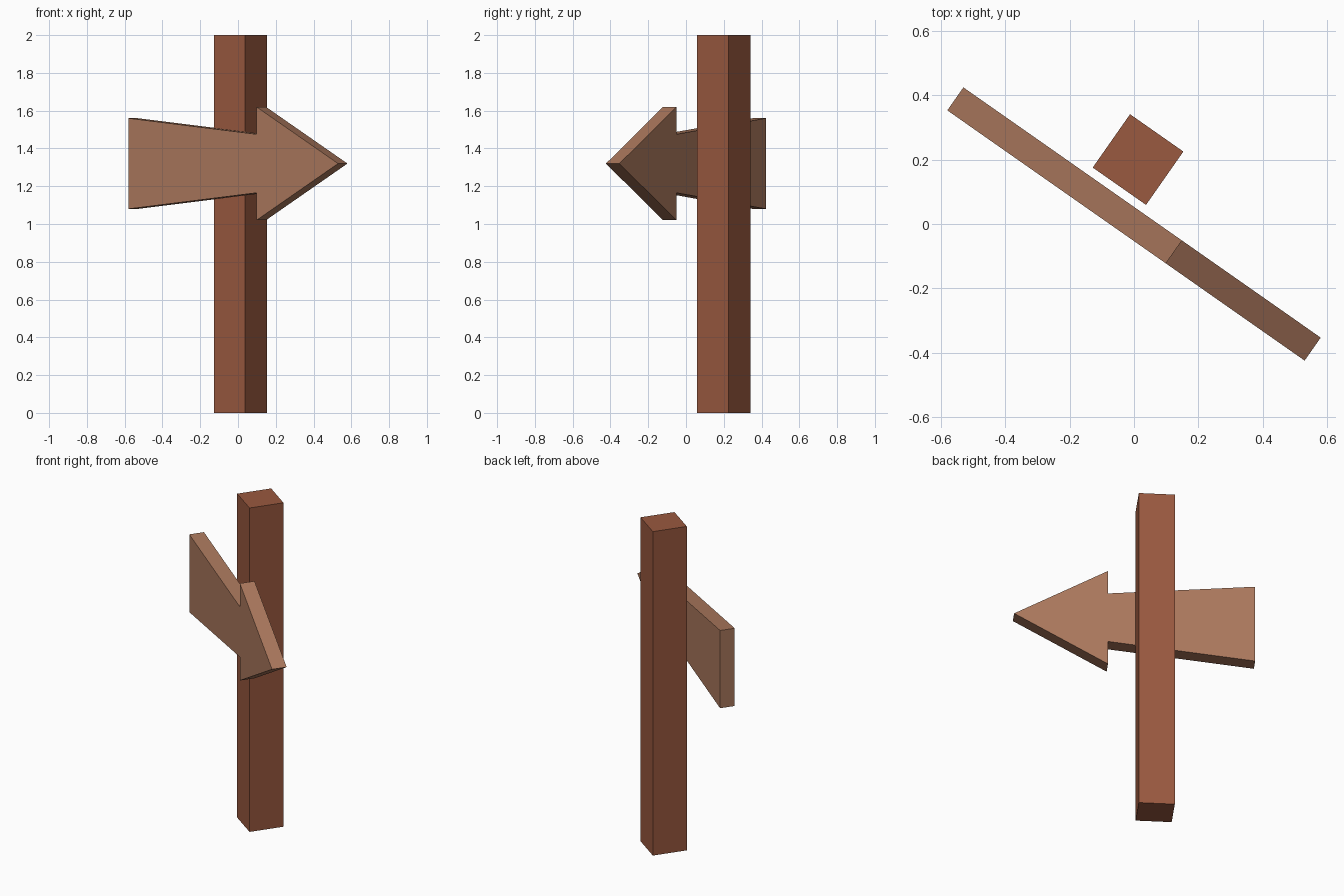
import bpy, bmesh, math
from mathutils import Matrix

if "Cube" in bpy.data.objects:
    bpy.data.objects.remove(bpy.data.objects["Cube"])

TURN = Matrix.Rotation(math.radians(-35), 4, 'Z')


def material(name, color):
    mat = bpy.data.materials.new(name)
    mat.diffuse_color = (*color, 1)
    mat.use_nodes = True
    mat.node_tree.nodes["Principled BSDF"].inputs["Base Color"].default_value = mat.diffuse_color
    return mat


def extruded(name, points, depth, mat, transform):
    """Extrude a closed 2D profile along +Z, then place it with transform."""
    bm = bmesh.new()
    face = bm.faces.new([bm.verts.new((x, y, 0)) for x, y in points])
    ext = bmesh.ops.extrude_face_region(bm, geom=[face])
    verts = [v for v in ext["geom"] if isinstance(v, bmesh.types.BMVert)]
    bmesh.ops.translate(bm, verts=verts, vec=(0, 0, depth))
    bmesh.ops.recalc_face_normals(bm, faces=bm.faces)
    mesh = bpy.data.meshes.new(name)
    bm.to_mesh(mesh)
    bm.free()
    mesh.materials.append(mat)
    obj = bpy.data.objects.new(name, mesh)
    obj.matrix_world = transform
    bpy.context.collection.objects.link(obj)
    return obj


# Square post behind the board
h = 0.101
extruded("post", [(-h, -h), (h, -h), (h, h), (-h, h)], 2.0,
         material("dark_wood", (0.32, 0.10, 0.05)),
         Matrix.Translation((0.0125, 0.2, 0)) @ TURN)

# Arrow board: upper half outline mirrored below its centre line
thick = 0.087
upper = [(0.15, 0.30), (0.15, 0.155), (-0.677, 0.24)]
outline = [(0.677, 0)] + upper + [(x, -z) for x, z in reversed(upper)]
extruded("arrow_board", outline, thick,
         material("light_wood", (0.41, 0.19, 0.11)),
         Matrix.Translation((0, 0, 1.32)) @ TURN
         @ Matrix.Rotation(math.pi / 2, 4, 'X')
         @ Matrix.Translation((0, 0, -thick / 2)))
